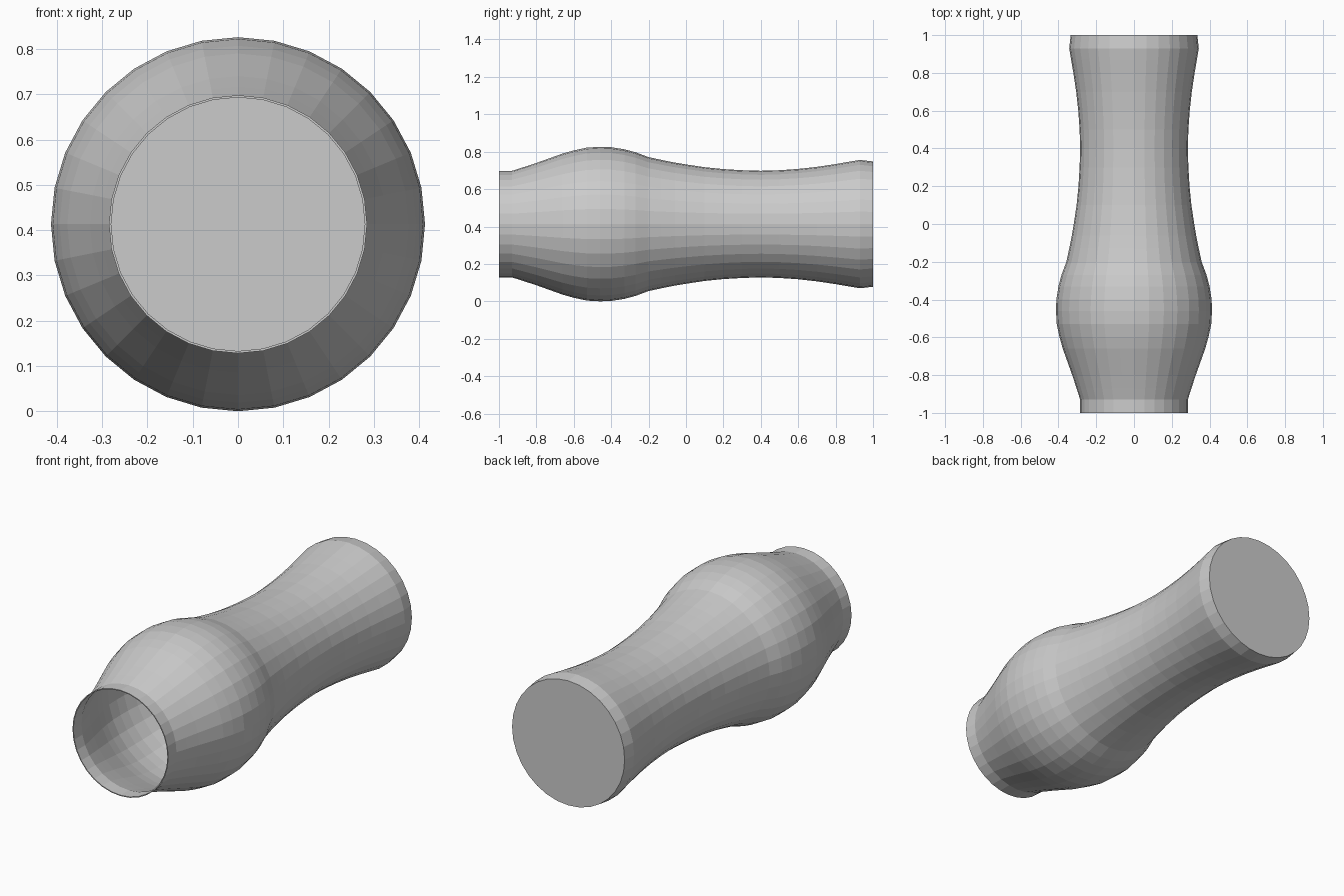
import bpy, bmesh
from math import sin, cos, tau

if "Cube" in bpy.data.objects:
    bpy.data.objects.remove(bpy.data.objects["Cube"])

SIDES = 32
AXIS_Z = 0.413
WALL = 0.005

# Outer profile: (position along y, radius), mouth first
outer = [(-1.0, 0.285), (-0.93, 0.285), (-0.87, 0.304), (-0.8, 0.327),
         (-0.73, 0.352), (-0.66, 0.377), (-0.6, 0.394), (-0.53, 0.409),
         (-0.46, 0.413), (-0.4, 0.411), (-0.33, 0.400), (-0.27, 0.384),
         (-0.2, 0.358), (-0.13, 0.343), (-0.06, 0.329), (0.0, 0.319),
         (0.1, 0.304), (0.2, 0.294), (0.3, 0.288), (0.4, 0.285),
         (0.5, 0.288), (0.6, 0.295), (0.7, 0.306), (0.8, 0.321),
         (0.87, 0.333), (0.93, 0.343), (1.0, 0.335)]
# Inner wall runs just inside the outer one, down to the inner floor
inner = [(min(y, 1.0 - WALL), r - WALL) for y, r in outer]

# Lathe the closed wall section around the y axis
bm = bmesh.new()
rings = []
for y, r in inner[::-1] + outer:
    rings.append([bm.verts.new((r * cos(tau * i / SIDES), y,
                                AXIS_Z + r * sin(tau * i / SIDES)))
                  for i in range(SIDES)])
for a, b in zip(rings, rings[1:]):
    for i in range(SIDES):
        j = (i + 1) % SIDES
        bm.faces.new((a[i], a[j], b[j], b[i]))

# Inner floor and outer base
bm.faces.new(rings[0])
bm.faces.new(rings[-1])
bmesh.ops.recalc_face_normals(bm, faces=bm.faces)

mesh = bpy.data.meshes.new("vase")
bm.to_mesh(mesh)
bm.free()
vase = bpy.data.objects.new("vase", mesh)
bpy.context.collection.objects.link(vase)
